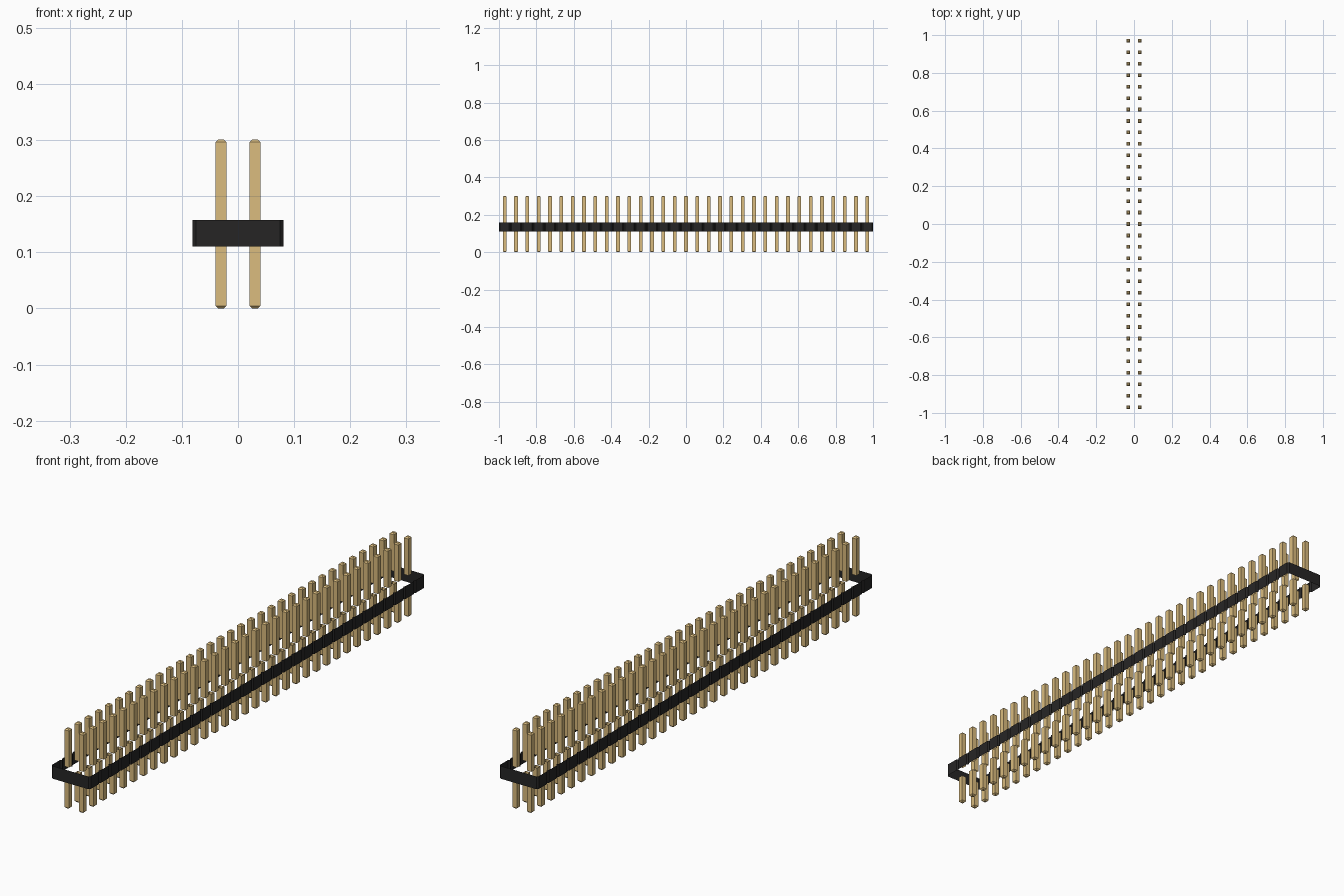
import bpy
import bmesh

if "Cube" in bpy.data.objects:
    bpy.data.objects.remove(bpy.data.objects["Cube"])

ROWS = 33
PITCH = 2.0 / ROWS
BODY_Z0, BODY_Z1 = 0.110, 0.158     # housing bottom and top
TOP = 0.301                         # pin tip height
BODY_X = 0.081                      # housing half width
NOTCH = 0.006                       # housing corner chamfer
PIN_R, TIP = 0.0096, 0.0048         # pin half width and tip chamfer


def material(name, rgb):
    mat = bpy.data.materials.new(name)
    mat.use_nodes = True
    color = (*rgb, 1.0)
    mat.diffuse_color = color
    mat.node_tree.nodes["Principled BSDF"].inputs["Base Color"].default_value = color
    return mat


def loft(name, rings, mat, cap_bottom=False, cap_top=False):
    """Skin closed rings (counter-clockwise, bottom to top)."""
    bm = bmesh.new()
    loops = [[bm.verts.new(p) for p in ring] for ring in rings]
    for a, b in zip(loops, loops[1:]):
        n = len(a)
        for i in range(n):
            j = (i + 1) % n
            bm.faces.new((a[i], a[j], b[j], b[i]))
    if cap_bottom:
        bm.faces.new(loops[0][::-1])
    if cap_top:
        bm.faces.new(loops[-1])
    mesh = bpy.data.meshes.new(name)
    bm.to_mesh(mesh)
    bm.free()
    mesh.materials.append(mat)
    obj = bpy.data.objects.new(name, mesh)
    bpy.context.collection.objects.link(obj)
    return obj


def square(r, z):
    x, y = -PITCH / 2, -1 + PITCH / 2
    return [(x + sx * r, y + sy * r, z)
            for sx, sy in ((-1, -1), (1, -1), (1, 1), (-1, 1))]


def repeat(obj):
    """Two columns of pins, one pair per row."""
    for count, offset in ((2, (PITCH, 0, 0)), (ROWS, (0, PITCH, 0))):
        mod = obj.modifiers.new("Array", 'ARRAY')
        mod.count = count
        mod.use_relative_offset = False
        mod.use_constant_offset = True
        mod.constant_offset_displace = offset


black = material("black plastic", (0.0194, 0.0185, 0.0185))
gold = material("gold metal", (0.708, 0.504, 0.210))

# Housing: open wall, notched between neighbouring rows
side = []
for k in range(ROWS):
    y = -1 + k * PITCH
    side += [(BODY_X - NOTCH, y), (BODY_X, y + NOTCH), (BODY_X, y + PITCH - NOTCH)]
side.append((BODY_X - NOTCH, 1.0))
outline = side + [(-x, -y) for x, y in side]
loft("housing_wall", [[(x, y, z) for x, y in outline] for z in (BODY_Z0, BODY_Z1)], black)

# Pins: chamfered tips above and below the housing
upper = loft("upper_pins", [square(PIN_R, BODY_Z1), square(PIN_R, TOP - TIP),
                            square(PIN_R - TIP, TOP)], gold, cap_top=True)
lower = loft("lower_pins", [square(PIN_R - TIP, 0), square(PIN_R, TIP),
                            square(PIN_R, BODY_Z0)], gold, cap_bottom=True)
repeat(upper)
repeat(lower)
